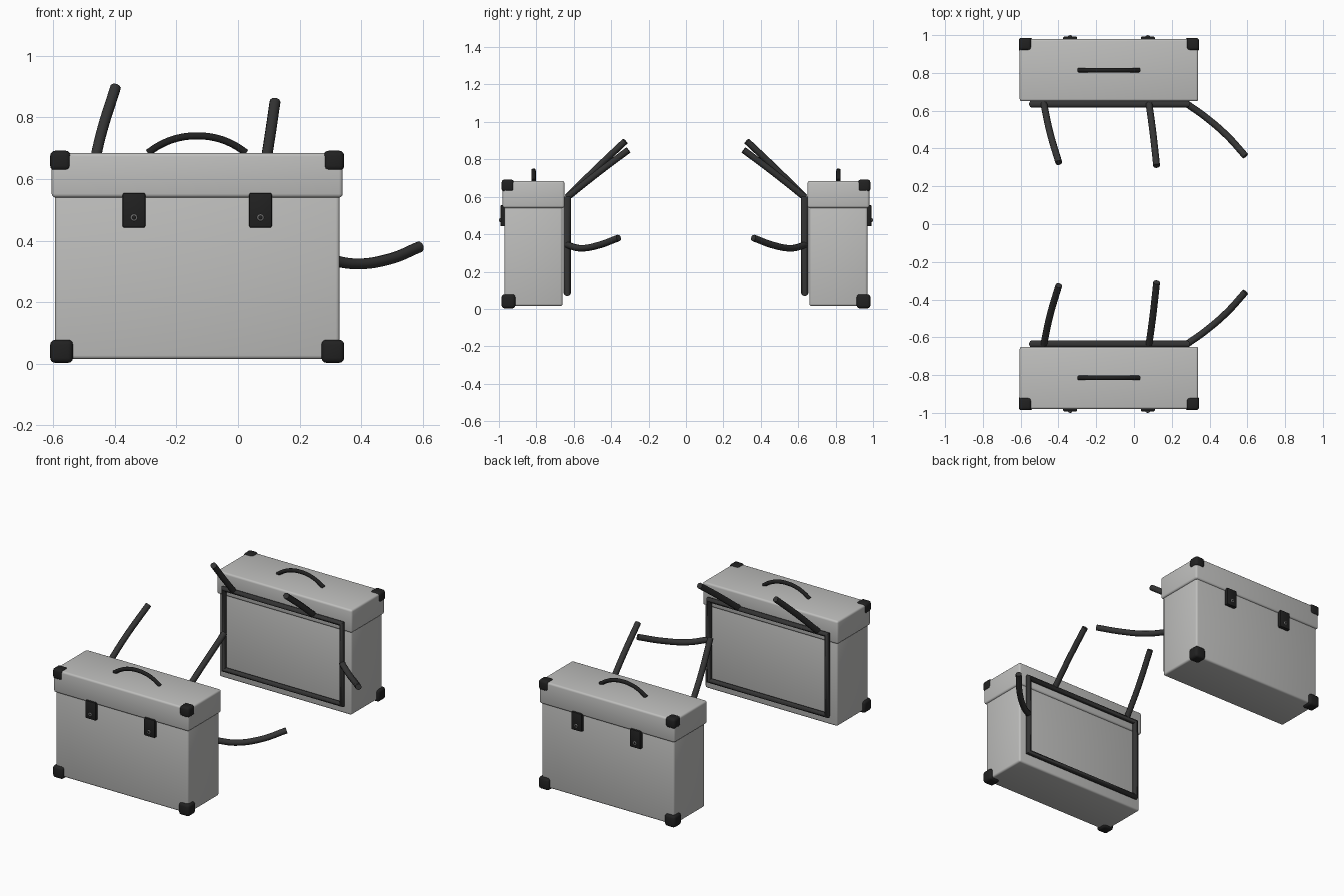
import bpy, math
from mathutils import Vector

cube = bpy.data.objects.get("Cube")
if cube:
    bpy.data.objects.remove(cube, do_unlink=True)


def material(name, rgb, rough=0.6):
    m = bpy.data.materials.new(name)
    m.use_nodes = True
    m.diffuse_color = (*rgb, 1)
    bsdf = m.node_tree.nodes["Principled BSDF"]
    bsdf.inputs["Base Color"].default_value = (*rgb, 1)
    bsdf.inputs["Roughness"].default_value = rough
    return m


CASE = material("case grey", (0.52, 0.52, 0.51))
BLACK = material("black rubber", (0.015, 0.015, 0.015))
TUBE = material("dark tube", (0.035, 0.035, 0.035))
STEEL = material("rivet steel", (0.5, 0.5, 0.5))


def finish(obj, name, mat):
    obj.name = name
    obj.data.materials.clear()
    obj.data.materials.append(mat)
    bpy.ops.object.shade_smooth_by_angle(angle=math.radians(40))
    return obj


def box(name, x, y, z, mat, bevel, segments=3):
    """Rounded box spanning three (low, high) ranges."""
    low, high = (Vector(v) for v in zip(*map(sorted, (x, y, z))))
    bpy.ops.mesh.primitive_cube_add(size=1, location=(low + high) / 2)
    obj = bpy.context.object
    obj.scale = high - low
    bpy.ops.object.transform_apply(location=False, rotation=False, scale=True)
    mod = obj.modifiers.new("rounding", 'BEVEL')
    mod.width, mod.segments, mod.limit_method = bevel, segments, 'ANGLE'
    bpy.ops.object.modifier_apply(modifier=mod.name)
    return finish(obj, name, mat)


def tube(name, points, radius, mat, closed=False, smooth=True):
    """Round bar swept along points, with capped ends."""
    curve = bpy.data.curves.new(name, 'CURVE')
    curve.dimensions = '3D'
    curve.bevel_depth, curve.bevel_resolution = radius, 3
    curve.use_fill_caps = not closed
    spline = curve.splines.new('BEZIER' if smooth else 'POLY')
    knots = spline.bezier_points if smooth else spline.points
    knots.add(len(points) - 1)
    for knot, p in zip(knots, points):
        if smooth:
            knot.co = p
            knot.handle_left_type = knot.handle_right_type = 'AUTO'
        else:
            knot.co = (*p, 1)
    spline.use_cyclic_u = closed
    obj = bpy.data.objects.new(name, curve)
    bpy.context.collection.objects.link(obj)
    bpy.ops.object.select_all(action='DESELECT')
    obj.select_set(True)
    bpy.context.view_layer.objects.active = obj
    bpy.ops.object.convert(target='MESH')
    return finish(bpy.context.object, name, mat)


def pannier(side, s):
    """One case with its carrier frame; s is the sign of its y position."""
    # Case body and overhanging lid
    box(side + "_body", (-0.595, 0.33), (s * 0.66, s * 0.97), (0.015, 0.56), CASE, 0.012)
    box(side + "_lid", (-0.605, 0.34), (s * 0.65, s * 0.98), (0.54, 0.685), CASE, 0.012)

    # Corner guards on the outer face
    for level, z, size in (("lower", (0.003, 0.078), 0.074), ("upper", (0.627, 0.692), 0.067)):
        for end, edge, d in (("right", -0.61, 1), ("left", 0.345, -1)):
            box(f"{side}_{level}_{end}_guard", (edge, edge + d * size),
                (s * 0.986, s * (0.986 - size)), z, BLACK, 0.016)

    # Latches with rivets
    for end, x in (("right", -0.338), ("left", 0.073)):
        box(f"{side}_{end}_latch", (x - 0.037, x + 0.037), (s * 0.965, s * 0.992),
            (0.442, 0.555), BLACK, 0.006, 2)
        bpy.ops.mesh.primitive_torus_add(
            location=(x, s * 0.994, 0.475), rotation=(math.pi / 2, 0, 0),
            major_radius=0.008, minor_radius=0.003, major_segments=20, minor_segments=8)
        finish(bpy.context.object, f"{side}_{end}_rivet_ring", STEEL)
        bpy.ops.mesh.primitive_uv_sphere_add(
            segments=16, ring_count=8, radius=0.008, location=(x, s * 0.992, 0.475))
        finish(bpy.context.object, f"{side}_{end}_rivet", BLACK)

    # Arched carrying handle
    arch = [(-0.133 + 0.16 * t, s * 0.815, 0.685 + 0.055 * (1 - abs(t) ** 2.2))
            for t in (-1, -0.75, -0.4, 0, 0.4, 0.75, 1)]
    tube(side + "_handle", arch, 0.012, BLACK)

    # Rectangular carrier frame on the inner face
    y = s * 0.635
    tube(side + "_frame", [(-0.542, y, 0.083), (0.282, y, 0.083),
                           (0.282, y, 0.592), (-0.542, y, 0.592)],
         0.019, TUBE, closed=True, smooth=False)

    # Mounting struts reaching inwards
    struts = {
        "right_strut": [(-0.477, y, 0.597), (-0.445, s * 0.485, 0.745), (-0.398, s * 0.325, 0.897)],
        "middle_strut": [(0.08, y, 0.597), (0.102, s * 0.47, 0.728), (0.12, s * 0.308, 0.85)],
        "left_strut": [(0.282, y, 0.342), (0.38, s * 0.565, 0.325),
                       (0.49, s * 0.47, 0.34), (0.59, s * 0.36, 0.38)],
    }
    for name, path in struts.items():
        tube(f"{side}_{name}", path, 0.018, TUBE)


pannier("front", -1)
pannier("back", 1)
